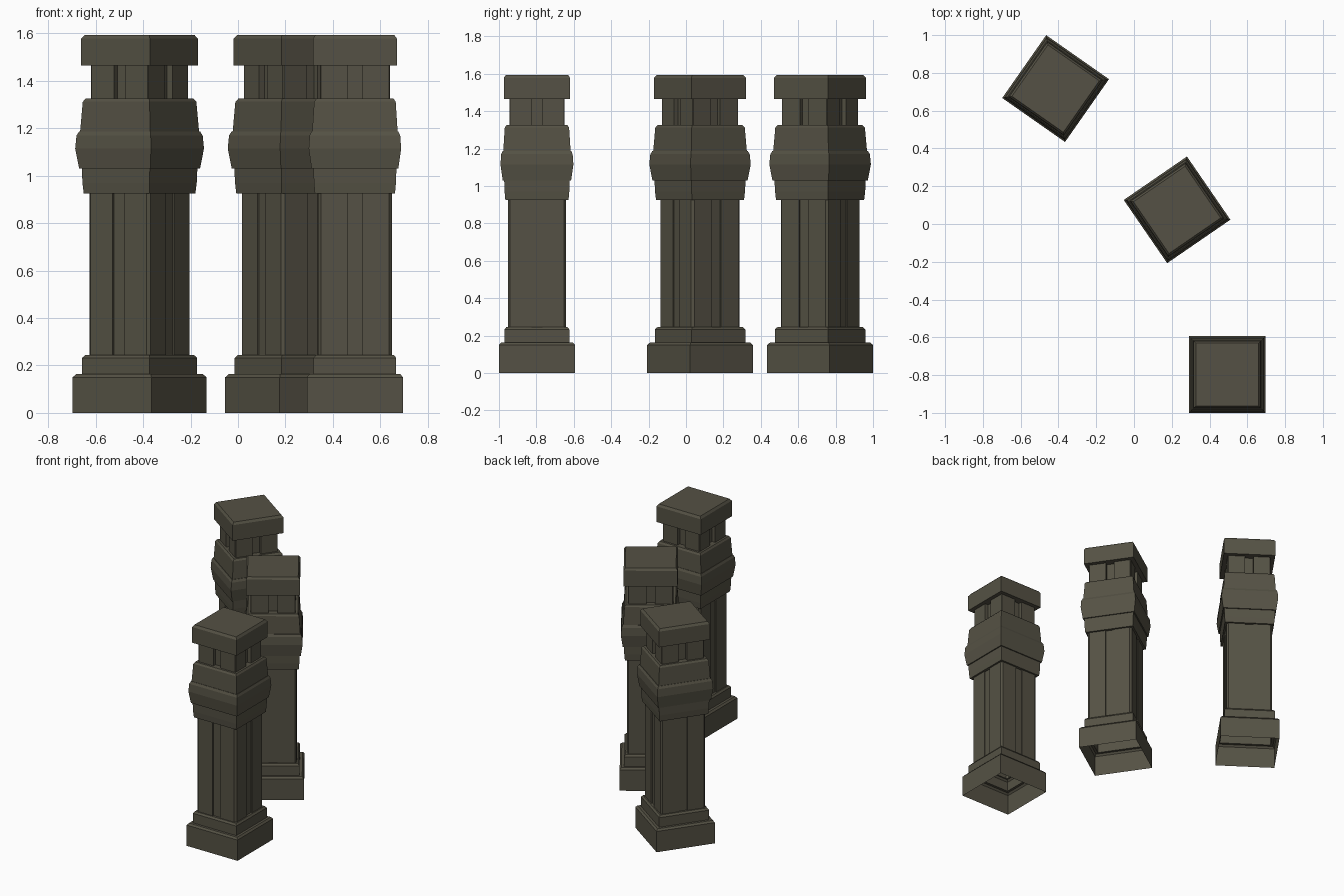
import bpy, bmesh, math

if "Cube" in bpy.data.objects:
    bpy.data.objects.remove(bpy.data.objects["Cube"])

stone = bpy.data.materials.new("dark olive stone")
stone.diffuse_color = (0.090, 0.083, 0.058, 1)
stone.use_nodes = True
stone.node_tree.nodes["Principled BSDF"].inputs["Base Color"].default_value = stone.diffuse_color

# Profile rows: height, half width, groove depth, corner chamfer
PROFILE = [
    # stepped base (open underneath)
    (0.0, 0.203, 0, 0), (0.150, 0.203, 0, 0), (0.163, 0.192, 0, 0), (0.163, 0.174, 0, 0),
    (0.232, 0.174, 0, 0), (0.245, 0.164, 0, 0),
    # grooved shaft
    (0.245, 0.156, 0.008, 0.012), (0.925, 0.156, 0.008, 0.012),
    # three-band collar
    (0.925, 0.169, 0, 0), (0.970, 0.173, 0, 0), (1.030, 0.175, 0, 0),
    (1.030, 0.183, 0, 0), (1.115, 0.195, 0, 0), (1.170, 0.191, 0, 0), (1.187, 0.183, 0, 0),
    (1.187, 0.180, 0, 0), (1.312, 0.172, 0, 0), (1.325, 0.163, 0, 0),
    # slotted neck
    (1.325, 0.148, 0.026, 0.004), (1.465, 0.148, 0.026, 0.004),
    # cap
    (1.465, 0.177, 0, 0), (1.578, 0.177, 0, 0), (1.594, 0.166, 0, 0),
]
GROOVE = 0.029


def ring(bm, z, w, depth, chamfer):
    """Square section with a groove in the middle of each side."""
    side = [(-w + chamfer, w), (-GROOVE, w), (-GROOVE, w - depth),
            (GROOVE, w - depth), (GROOVE, w), (w - chamfer, w)]
    verts = []
    for k in range(4):
        c, s = math.cos(k * math.pi / 2), math.sin(k * math.pi / 2)
        for t, out in side:
            x, y = t, -out
            verts.append(bm.verts.new((x * c - y * s, x * s + y * c, z)))
    return verts


def pillar(name, x, y, degrees):
    bm = bmesh.new()
    rings = [ring(bm, *row) for row in PROFILE]
    n = len(rings[0])
    for a, b in zip(rings, rings[1:]):
        for i in range(n):
            j = (i + 1) % n
            bm.faces.new((a[i], a[j], b[j], b[i]))
    bm.faces.new(rings[-1])
    bmesh.ops.remove_doubles(bm, verts=bm.verts[:], dist=0.0005)
    bmesh.ops.dissolve_degenerate(bm, edges=bm.edges[:], dist=0.0005)
    bmesh.ops.dissolve_limit(bm, angle_limit=0.01, verts=bm.verts[:], edges=bm.edges[:])
    mesh = bpy.data.meshes.new(name)
    bm.to_mesh(mesh)
    bm.free()
    mesh.materials.append(stone)
    ob = bpy.data.objects.new(name, mesh)
    ob.location = (x, y, 0)
    ob.rotation_euler.z = math.radians(degrees)
    bpy.context.collection.objects.link(ob)


pillar("front_pillar", 0.493, -0.797, 0)
pillar("middle_pillar", 0.228, 0.075, 34.5)
pillar("back_pillar", -0.415, 0.717, -35)
